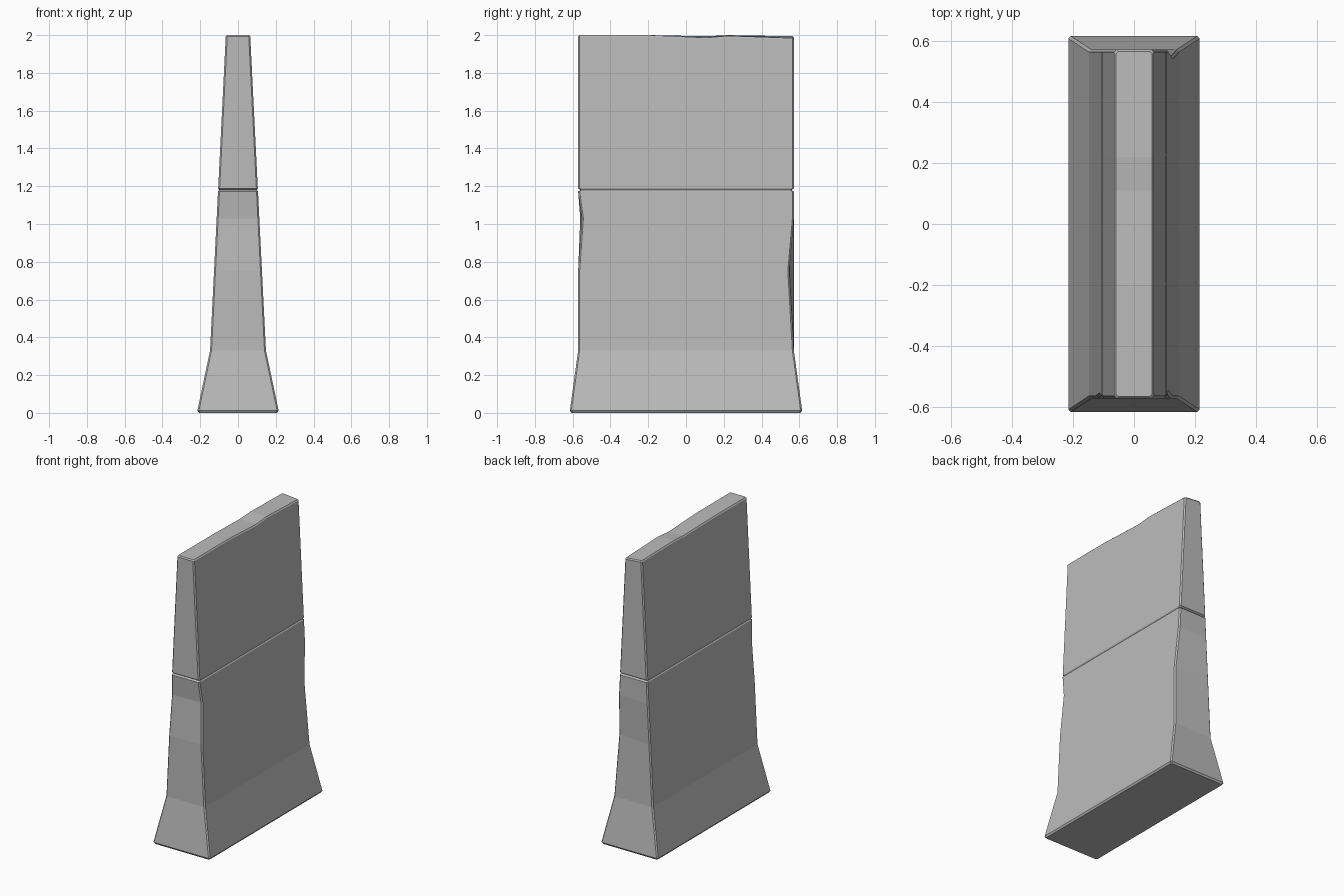
import bpy, bmesh
from mathutils import Vector

cube = bpy.data.objects.get("Cube")
if cube:
    bpy.data.objects.remove(cube, do_unlink=True)

concrete = bpy.data.materials.new("concrete_grey")
concrete.use_nodes = True
colour = (0.5, 0.5, 0.5, 1)
concrete.diffuse_color = colour
concrete.node_tree.nodes["Principled BSDF"].inputs["Base Color"].default_value = colour

CHAMFER = 0.008
BODY_Y = 0.571

# Levels: height, half width, half length, worn depth at chosen corners (x sign, y sign)
levels = [
    (0.0, 0.207, 0.607, {}),
    (0.012, 0.215, 0.615, {}),
    (0.33, 0.148, BODY_Y, {}),
    (0.75, 0.127, BODY_Y, {(1, 1): 0.024}),
    (1.03, 0.113, BODY_Y, {(1, -1): 0.02, (-1, -1): 0.011}),
    (1.172, 0.106, BODY_Y, {}),
    (1.18, 0.1, BODY_Y - 0.012, {}),
    (1.188, 0.105, BODY_Y, {}),
    (1.992, 0.065, BODY_Y, {}),
    (2.0, 0.059, BODY_Y - 0.006, {}),
]


def ring(bm, z, hx, hy, wear):
    """Rectangle with chamfered corners, anticlockwise."""
    verts = []
    for sx, sy in ((1, -1), (1, 1), (-1, 1), (-1, -1)):
        y = hy - wear.get((sx, sy), 0)
        pair = [(sx * (hx - CHAMFER), sy * y), (sx * hx, sy * (y - CHAMFER))]
        if sx * sy > 0:
            pair.reverse()
        verts += [bm.verts.new((px, py, z)) for px, py in pair]
    return verts


# Slab lofted through all levels
bm = bmesh.new()
rings = [ring(bm, *level) for level in levels]
for low, high in zip(rings, rings[1:]):
    for i in range(8):
        j = (i + 1) % 8
        bm.faces.new((low[i], low[j], high[j], high[i]))
bm.faces.new(rings[0][::-1])
bm.faces.new(rings[-1])

# Worn top edge: cut across the upper block, then lower the rim
stations = [-0.2, 0.11, 0.22, BODY_Y]
right_drop = [0, 0.014, 0.004, 0.016]
left_drop = [0, 0.006, 0, 0.006]
for y in stations[:3]:
    upper = [f for f in bm.faces if f.calc_center_median().z > 1.2]
    geom = set(upper)
    for f in upper:
        geom.update(f.edges)
        geom.update(f.verts)
    bmesh.ops.bisect_plane(bm, geom=list(geom), plane_co=Vector((0, y, 0)),
                           plane_no=Vector((0, 1, 0)))


def drop_at(y, drops):
    if y <= stations[0]:
        return 0
    for k in range(3):
        if y <= stations[k + 1]:
            t = (y - stations[k]) / (stations[k + 1] - stations[k])
            return drops[k] + t * (drops[k + 1] - drops[k])
    return drops[-1]


for v in bm.verts:
    if v.co.z > 1.9:
        v.co.z -= drop_at(v.co.y, right_drop if v.co.x > 0 else left_drop)

bmesh.ops.recalc_face_normals(bm, faces=bm.faces[:])
mesh = bpy.data.meshes.new("barrier_wall")
bm.to_mesh(mesh)
bm.free()
mesh.materials.append(concrete)
wall = bpy.data.objects.new("barrier_wall", mesh)
bpy.context.collection.objects.link(wall)
